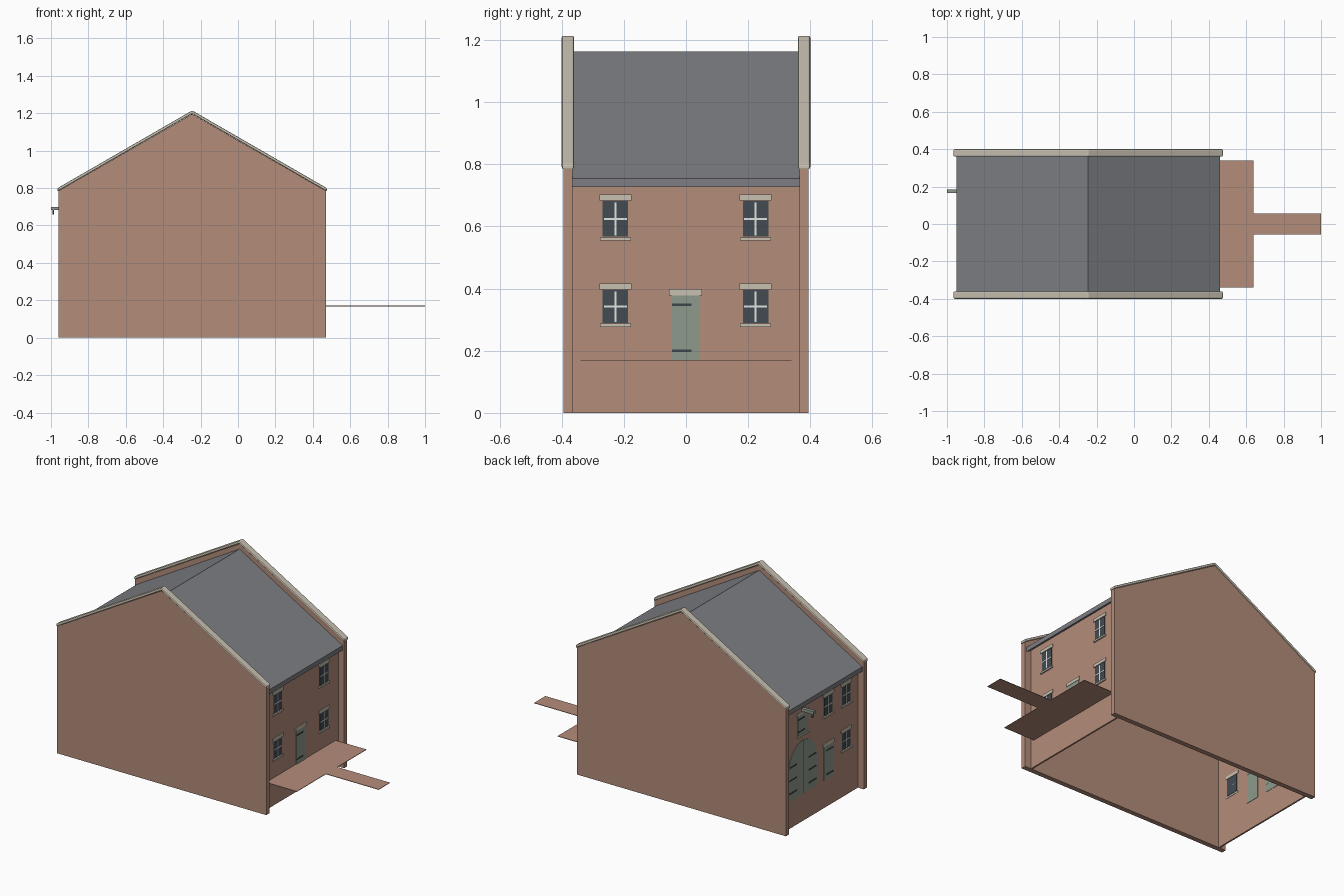
import bpy, bmesh, math

cube = bpy.data.objects.get("Cube")
if cube:
    bpy.data.objects.remove(cube, do_unlink=True)


def material(name, rgb):
    linear = [((c / 255 + 0.055) / 1.055) ** 2.4 for c in rgb] + [1]
    m = bpy.data.materials.new(name)
    m.use_nodes = True
    m.diffuse_color = linear
    m.node_tree.nodes["Principled BSDF"].inputs["Base Color"].default_value = linear
    return m


BRICK = material("brick", (180, 140, 122))
SLATE = material("slate", (126, 127, 132))
STONE = material("stone", (200, 193, 177))
GREEN = material("green_paint", (142, 154, 140))
GLASS = material("dark_glass", (66, 76, 82))
IRON = material("iron", (60, 70, 74))
WHITE = material("white_paint", (228, 230, 226))

CX = -0.245        # middle of the house along x
WALL = 0.675       # half distance between the facades
THICK = 0.01       # facade wall thickness
FLOOR = 0.17       # door threshold height


def prism(name, outline, axis, lo, hi, mat):
    """Extrude a 2D outline along x (outline is y,z) or along y (outline is x,z)."""
    bm = bmesh.new()

    def place(p, t):
        return (t, p[0], p[1]) if axis == "x" else (p[0], t, p[1])
    a = [bm.verts.new(place(p, lo)) for p in outline]
    b = [bm.verts.new(place(p, hi)) for p in outline]
    bm.faces.new(a)
    bm.faces.new(b[::-1])
    for i in range(len(a)):
        j = (i + 1) % len(a)
        bm.faces.new((a[i], b[i], b[j], a[j]))
    bmesh.ops.recalc_face_normals(bm, faces=bm.faces)
    mesh = bpy.data.meshes.new(name)
    bm.to_mesh(mesh)
    bm.free()
    mesh.materials.append(mat)
    ob = bpy.data.objects.new(name, mesh)
    bpy.context.collection.objects.link(ob)
    return ob


def box(name, x0, x1, y0, y1, z0, z1, mat):
    return prism(name, [(y0, z0), (y1, z0), (y1, z1), (y0, z1)], "x", x0, x1, mat)


def chevron(half, ridge, eave, drop):
    """Inverted V band of constant vertical thickness."""
    top = [(CX - half, eave), (CX, ridge), (CX + half, eave)]
    return top + [(x, z - drop) for x, z in reversed(top)]


def span(side, depth):
    """x range of a fitting that passes through the wall and stands proud by depth."""
    face = CX + side * WALL
    return sorted((face - side * (THICK + 0.002), face + side * depth))


def panel(name, side, depth, y, z0, z1, width, mat):
    x0, x1 = span(side, depth)
    return box(name, x0, x1, y - width / 2, y + width / 2, z0, z1, mat)


def window(name, side, y, z0, z1):
    panel(name + "_glass", side, 0.002, y, z0 + 0.002, z1 - 0.002, 0.082, GLASS)
    mid = (z0 + z1) / 2
    panel(name + "_mullion", side, 0.004, y, z0 + 0.006, z1 - 0.006, 0.006, WHITE)
    panel(name + "_transom", side, 0.004, y, mid - 0.003, mid + 0.003, 0.074, WHITE)
    panel(name + "_lintel", side, 0.005, y, z1, z1 + 0.019, 0.104, STONE)
    panel(name + "_sill", side, 0.008, y, z0 - 0.01, z0, 0.1, STONE)


def door(name, side, y):
    panel(name + "_leaf", side, 0.003, y, FLOOR, 0.378, 0.09, GREEN)
    panel(name + "_lintel", side, 0.005, y, 0.378, 0.398, 0.106, STONE)
    for i, z in enumerate((0.2, 0.348)):
        panel(f"{name}_hinge_{i}", side, 0.005, y - 0.012, z - 0.004, z + 0.004, 0.062, IRON)


# Gable walls with stone copings
for end, s in (("front", -1), ("back", 1)):
    lo, hi = sorted((s * 0.365, s * 0.395))
    gable = [(CX - 0.715, 0), (CX + 0.715, 0), (CX + 0.715, 0.785),
             (CX, 1.195), (CX - 0.715, 0.785)]
    prism(end + "_gable_wall", gable, "y", lo, hi, BRICK)
    lo, hi = sorted((s * 0.36, s * 0.4))
    cope = prism(end + "_coping", chevron(0.72, 1.215, 0.8, 0.018), "y", lo, hi, STONE)
    bevel = cope.modifiers.new("rounded_edges", "BEVEL")
    bevel.width = 0.006
    bevel.segments = 2
    bevel.limit_method = "ANGLE"

# Facade walls and slate roof
for label, s in (("landing", 1), ("yard", -1)):
    x0, x1 = sorted((CX + s * (WALL - THICK), CX + s * WALL))
    box(label + "_facade", x0, x1, -0.366, 0.366, 0, 0.745, BRICK)
prism("slate_roof", chevron(0.705, 1.163, 0.755, 0.028), "y", -0.366, 0.366, SLATE)

# Landing side: four windows, door, platform and walkway
for y in (-0.227, 0.224):
    for z0, z1 in ((0.287, 0.397), (0.565, 0.684)):
        level = "lower" if z0 < 0.5 else "upper"
        window(f"landing_{level}_window_{'front' if y < 0 else 'back'}", 1, y, z0, z1)
door("landing_door", 1, -0.002)
box("platform", CX + WALL, 0.64, -0.34, 0.34, FLOOR - 0.002, FLOOR + 0.001, BRICK)
box("walkway", 0.64, 1.0, -0.055, 0.055, FLOOR - 0.002, FLOOR + 0.001, BRICK)

# Yard side: windows and small door
window("yard_lower_window", -1, -0.25, 0.287, 0.397)
window("yard_upper_window_front", -1, -0.25, 0.565, 0.684)
window("yard_upper_window_middle", -1, -0.075, 0.565, 0.684)
door("yard_door", -1, -0.075)

# Arched double door with strap hinges
GATE_Y, RADIUS, SPRING = 0.175, 0.135, 0.365


def arch(r):
    curve = [(GATE_Y + r * math.cos(math.pi * i / 16), SPRING + r * math.sin(math.pi * i / 16))
             for i in range(17)]
    return [(GATE_Y - r, FLOOR), (GATE_Y + r, FLOOR)] + curve


prism("gate_leaves", arch(RADIUS), "x", *span(-1, 0.003), GREEN)
panel("gate_joint", -1, 0.004, GATE_Y, FLOOR, SPRING + RADIUS - 0.002, 0.003, IRON)
for s in (-1, 1):
    for i, z in enumerate((0.215, 0.295, 0.375)):
        panel(f"gate_hinge_{'back' if s > 0 else 'front'}_{i}", -1, 0.005,
              GATE_Y + s * 0.095, z - 0.004, z + 0.004, 0.07, IRON)

# Loading hatch and hoist beam above it
panel("hatch_leaf", -1, 0.003, GATE_Y, 0.54, 0.665, 0.1, GREEN)
panel("hatch_lintel", -1, 0.005, GATE_Y, 0.665, 0.68, 0.115, STONE)
panel("hatch_sill", -1, 0.008, GATE_Y, 0.53, 0.54, 0.11, STONE)
for i, z in enumerate((0.565, 0.64)):
    panel(f"hatch_hinge_{i}", -1, 0.005, GATE_Y + 0.015, z - 0.004, z + 0.004, 0.065, IRON)
box("hoist_beam", -1.0, CX - WALL, 0.165, 0.185, 0.682, 0.7, GREEN)
box("hoist_hook", -0.993, -0.985, 0.171, 0.179, 0.658, 0.682, IRON)
